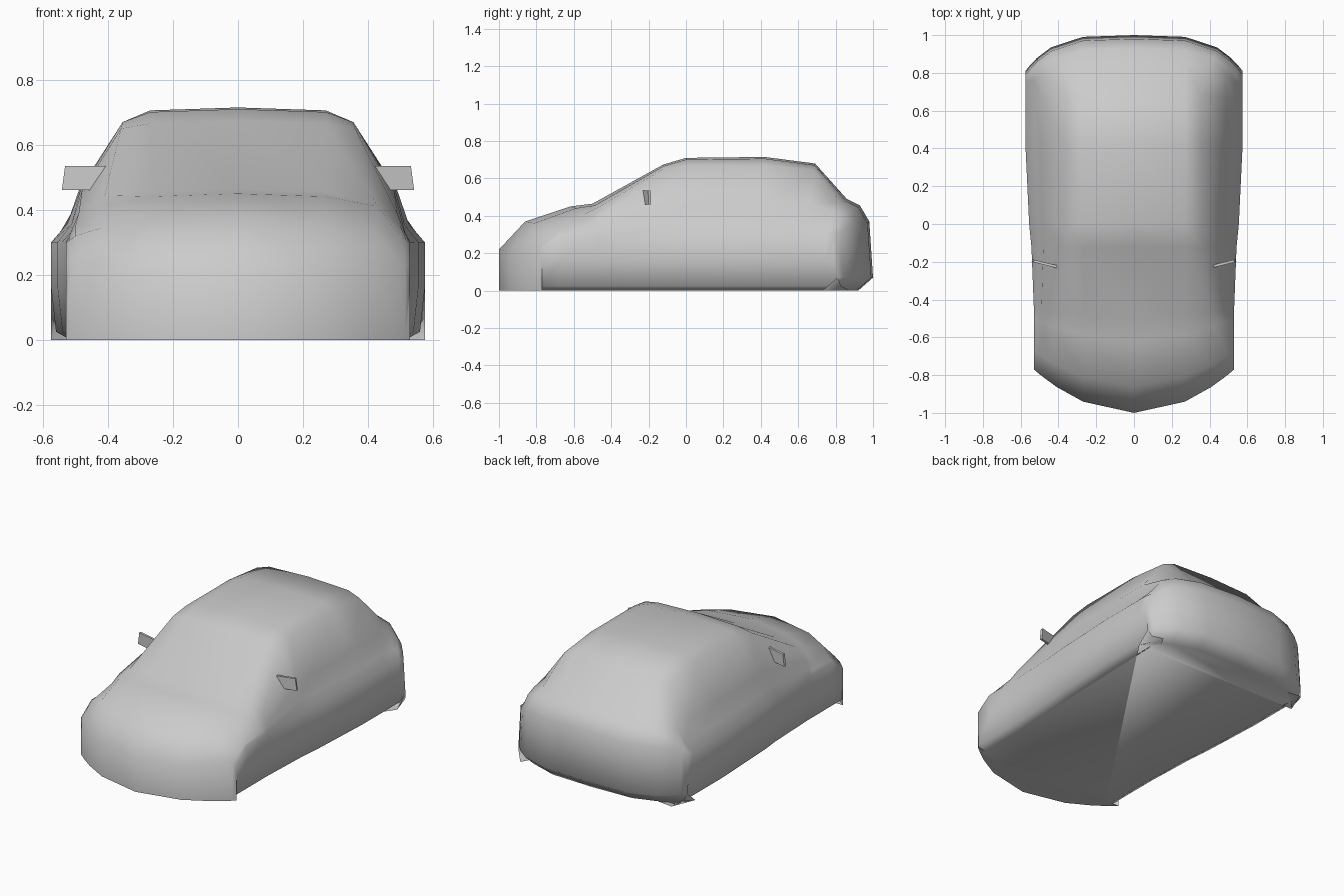
import bpy, bmesh, math

if "Cube" in bpy.data.objects:
    bpy.data.objects.remove(bpy.data.objects["Cube"])

# Body stations: y, top z, end curvature, lower half width, shoulder x z, roof edge x z
STATIONS = [
    (-1.00, .22, .23, .53, .49, .24, .41, .235),
    (-.86, .37, .19, .53, .50, .32, .42, .345),
    (-.62, .45, .12, .53, .50, .35, .43, .41),
    (-.50, .465, .05, .53, .49, .39, .41, .445),
    (-.12, .675, .00, .543, .48, .46, .36, .65),
    (.00, .71, .00, .555, .485, .46, .355, .67),
    (.42, .715, .00, .575, .49, .46, .355, .67),
    (.69, .68, -.05, .575, .49, .46, .35, .645),
    (.86, .49, -.14, .575, .49, .43, .40, .47),
    (.93, .455, -.18, .575, .50, .40, .42, .435),
    (.98, .37, -.19, .575, .51, .34, .44, .355),
]


def half_section(y, top, bow, hw, sx, sz, ex, ez):
    """Points from the floor edge up the side to the roof centre."""
    low = min(.30, sz - .01)
    flare = .015 if sz > .40 else 0
    pts = [(hw - .06, 0), (hw - .015, .025), (hw, .16), (hw, low),
           (hw + .4 * (sx - hw) - flare, low + .35 * (sz - low)),
           (sx, sz), (ex, ez), (.27, top - .009), (0, top)]
    power = 2 if bow > 0 else 4
    return [(x, y + bow * (x / hw) ** power, z) for x, z in pts]


def flatten(section, limit, shift=0):
    return [(x, y + shift, min(z, limit)) for x, y, z in section]


# Body shell, with front and rear faces and a floor
sections = [half_section(*s) for s in STATIONS]
tail = flatten(sections[-1], .07, .02)
sections = ([flatten(sections[0], 0)] + sections
            + [tail, flatten(sections[-1], 0, -.06)])
bm = bmesh.new()
rings = []
for sec in sections:
    full = sec + [(-x, y, z) for x, y, z in reversed(sec[:-1])]
    rings.append([bm.verts.new(p) for p in full])
for a, b in zip(rings, rings[1:]):
    for i in range(len(a) - 1):
        bm.faces.new((a[i], a[i + 1], b[i + 1], b[i]))
bmesh.ops.remove_doubles(bm, verts=bm.verts, dist=.0005)
bmesh.ops.dissolve_degenerate(bm, edges=bm.edges, dist=.0005)
bmesh.ops.holes_fill(bm, edges=[e for e in bm.edges if e.is_boundary], sides=0)
bmesh.ops.recalc_face_normals(bm, faces=bm.faces)
mesh = bpy.data.meshes.new("car_body")
bm.to_mesh(mesh)
bm.free()
body = bpy.data.objects.new("car_body", mesh)
bpy.context.collection.objects.link(body)
bpy.context.view_layer.objects.active = body
body.select_set(True)
bpy.ops.object.shade_smooth_by_angle(angle=math.radians(60))

# Side mirrors: thin slanted slabs
for side, name in ((1, "right_mirror"), (-1, "left_mirror")):
    bpy.ops.mesh.primitive_cube_add(
        size=1, location=(side * .465, -.212, .498),
        rotation=(0, 0, side * math.radians(14)))
    mirror = bpy.context.object
    mirror.name = name
    for v in mirror.data.vertices:
        lean = -.005 if v.co.z > 0 else .005
        v.co = (v.co.x * .145 + side * lean, v.co.y * .014, v.co.z * .073)
